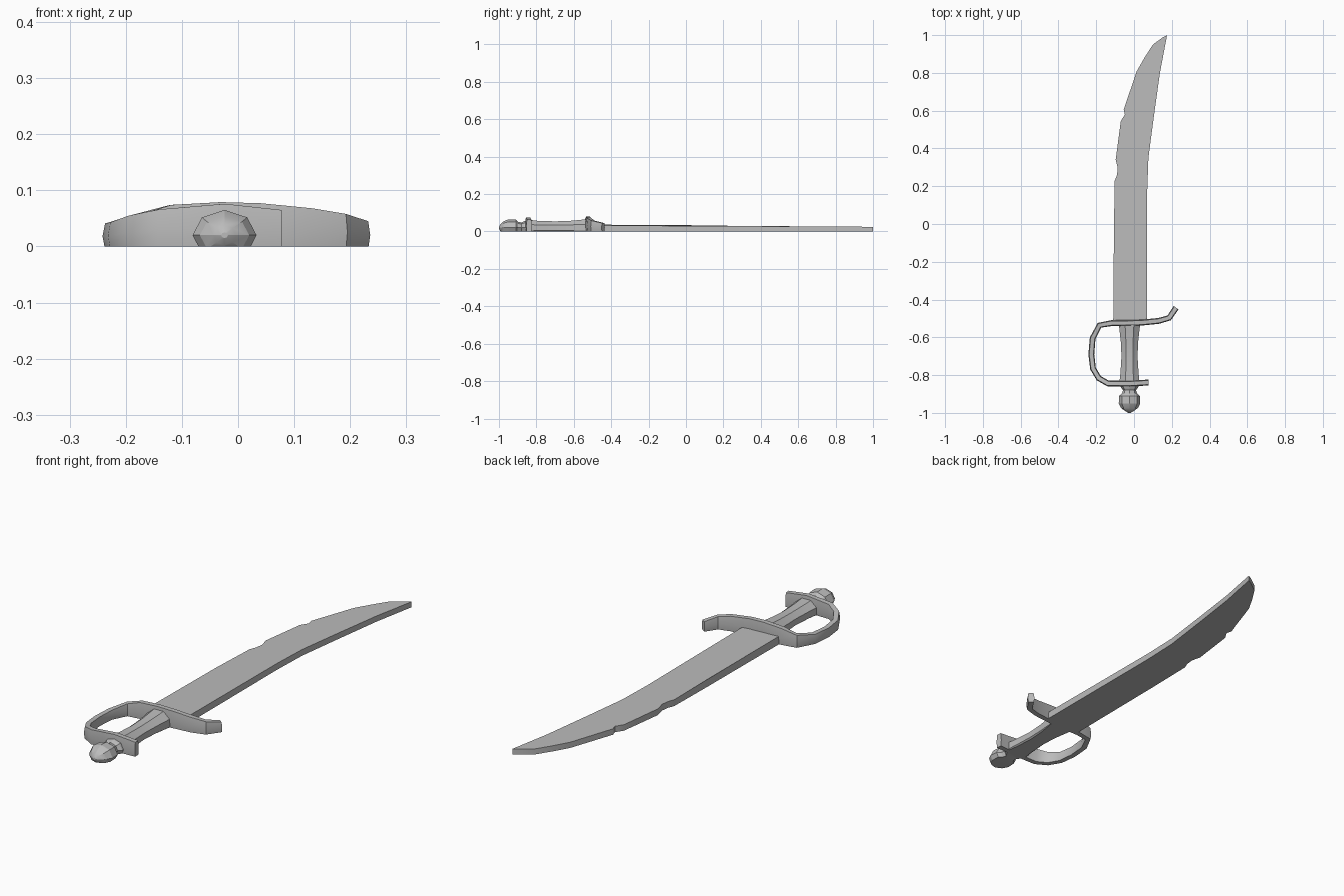
import bpy, bmesh, math
from mathutils import Vector

if "Cube" in bpy.data.objects:
    bpy.data.objects.remove(bpy.data.objects["Cube"])

steel = bpy.data.materials.new("grey")
steel.diffuse_color = (0.5, 0.5, 0.5, 1)
steel.use_nodes = True
steel.node_tree.nodes["Principled BSDF"].inputs["Base Color"].default_value = steel.diffuse_color
AXIS_X = -0.024


def finish(bm, name, angle=30):
    bmesh.ops.recalc_face_normals(bm, faces=bm.faces)
    me = bpy.data.meshes.new(name)
    bm.to_mesh(me)
    bm.free()
    me.materials.append(steel)
    ob = bpy.data.objects.new(name, me)
    bpy.context.collection.objects.link(ob)
    bpy.context.view_layer.objects.active = ob
    ob.select_set(True)
    bpy.ops.object.shade_smooth_by_angle(angle=math.radians(angle))
    ob.select_set(False)
    return ob


def loft(bm, rings):
    """Skin a list of closed rings and cap both ends."""
    loops = [[bm.verts.new(p) for p in r] for r in rings]
    n = len(loops[0])
    for a, b in zip(loops, loops[1:]):
        for i in range(n):
            j = (i + 1) % n
            bm.faces.new((a[i], a[j], b[j], b[i]))
    bm.faces.new(loops[0])
    bm.faces.new(loops[-1])


def turned(name, profile, phase):
    """Eight-sided turned part along y, sliced flat at the ground."""
    bm = bmesh.new()
    rings = []
    for y, rx, rz in profile:
        ring = []
        for i in range(8):
            a = math.pi * 2 * (i + phase) / 8
            ring.append((AXIS_X + rx * math.cos(a), y, 0.02 + rz * math.sin(a)))
        rings.append(ring)
    loft(bm, rings)
    geom = bm.verts[:] + bm.edges[:] + bm.faces[:]
    cut = bmesh.ops.bisect_plane(bm, geom=geom, plane_co=(0, 0, 0),
                                 plane_no=(0, 0, 1), clear_inner=True)
    edges = [e for e in bm.edges if e.is_boundary]
    bmesh.ops.holes_fill(bm, edges=edges, sides=0)
    return finish(bm, name, 25)


# Blade: curved outline with two nicks in the edge, thinning towards the tip
outline = [(0.07, -0.52), (0.07, 0.18), (0.076, 0.35), (0.105, 0.57),
           (0.137, 0.80), (0.175, 1.0), (0.155, 0.99), (0.10, 0.95),
           (0.055, 0.88), (0.015, 0.81), (-0.055, 0.605), (-0.048, 0.58),
           (-0.07, 0.545), (-0.097, 0.34), (-0.086, 0.295), (-0.09, 0.26),
           (-0.102, 0.23), (-0.106, 0.0), (-0.11, -0.52)]
bm = bmesh.new()
low = [bm.verts.new((x, y, 0)) for x, y in outline]
top = [bm.verts.new((x, y, 0.03 - 0.005 * y + (0.004 if x < 0 and y < 0.1 else 0)))
       for x, y in outline]
bm.faces.new(low)
bm.faces.new(top)
for i in range(len(low)):
    j = (i + 1) % len(low)
    bm.faces.new((low[i], low[j], top[j], top[i]))
finish(bm, "blade")

# Guard: quillon, cross bar, knuckle bow and rear bar as one strip (x, y, height)
path = [(0.223, -0.443, 0.045), (0.186, -0.497, 0.058), (0.13, -0.513, 0.068),
        (0.04, -0.522, 0.077), (-0.03, -0.524, 0.079), (-0.12, -0.525, 0.074),
        (-0.183, -0.536, 0.056), (-0.219, -0.605, 0.043), (-0.226, -0.69, 0.041),
        (-0.217, -0.765, 0.043), (-0.187, -0.816, 0.055), (-0.138, -0.844, 0.066),
        (-0.024, -0.845, 0.076), (0.077, -0.839, 0.065)]
pts = [Vector((x, y, 0)) for x, y, h in path]
rings = []
for i, (x, y, h) in enumerate(path):
    d1 = (pts[i] - pts[max(i - 1, 0)]).normalized()
    d2 = (pts[min(i + 1, len(pts) - 1)] - pts[i]).normalized()
    d = (d1 + d2).normalized()
    side = Vector((-d.y, d.x, 0))
    ring = []
    for w, z in ((-0.012, 0), (-0.0155, h * 0.45), (-0.011, h),
                 (0.011, h), (0.0155, h * 0.45), (0.012, 0)):
        ring.append(pts[i] + side * w + Vector((0, 0, z)))
    rings.append(ring)
bm = bmesh.new()
loft(bm, rings)
finish(bm, "guard")

# Grip: waisted in the middle
turned("grip", [(-0.85, 0.059, 0.045), (-0.79, 0.052, 0.04), (-0.70, 0.046, 0.037),
                (-0.62, 0.05, 0.04), (-0.53, 0.061, 0.049)], 0.5)

# Pommel: short neck and rounded knob
turned("pommel", [(-0.84, 0.05, 0.04), (-0.865, 0.046, 0.036), (-0.88, 0.034, 0.028),
                  (-0.897, 0.04, 0.032), (-0.91, 0.055, 0.043), (-0.95, 0.057, 0.045),
                  (-0.975, 0.044, 0.034), (-0.992, 0.02, 0.018), (-1.0, 0.006, 0.005)], 0)
